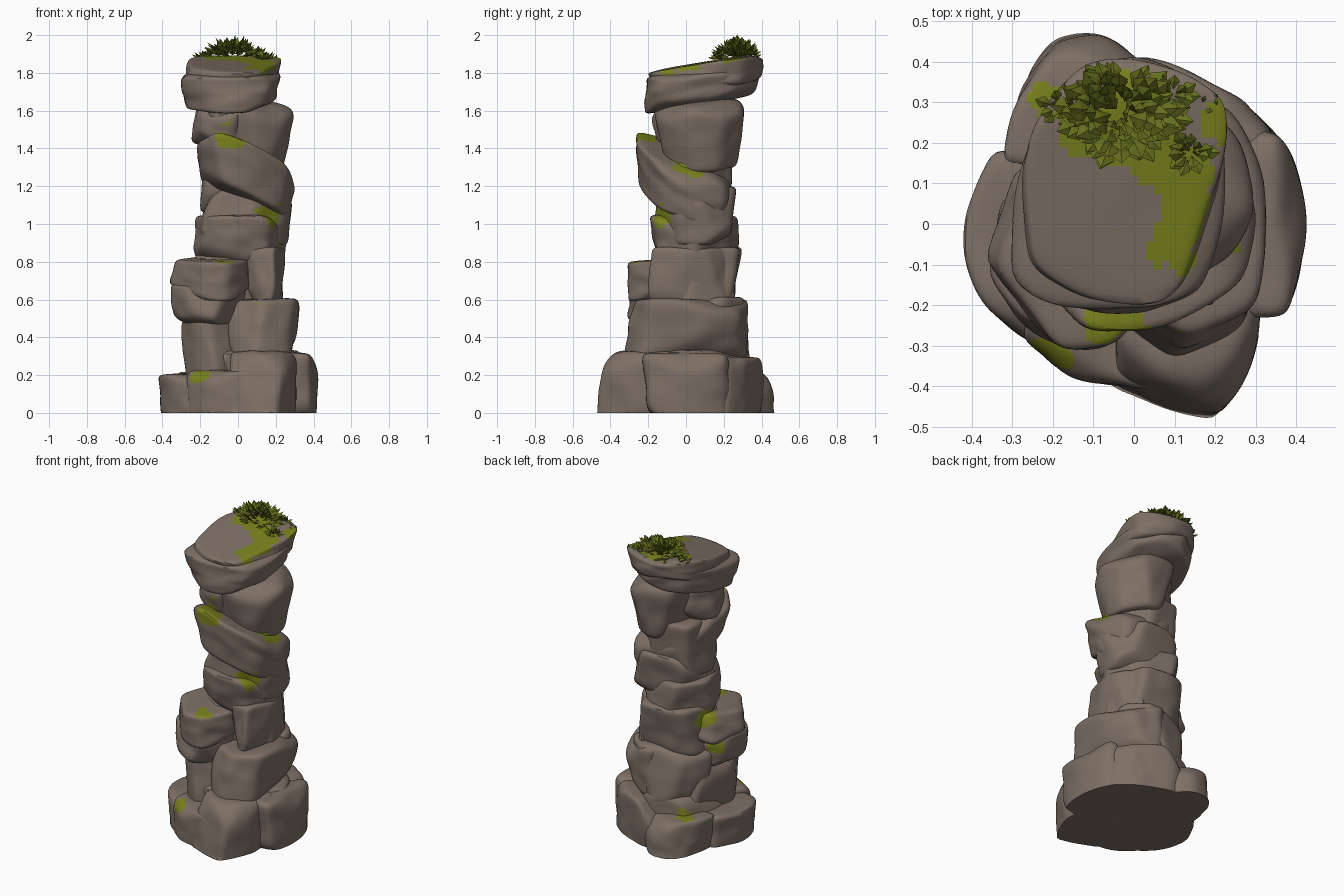
import bpy, bmesh, math, random
from mathutils import Vector, noise

if "Cube" in bpy.data.objects:
    bpy.data.objects.remove(bpy.data.objects["Cube"])


def material(name, rgb):
    m = bpy.data.materials.new(name)
    m.diffuse_color = (*rgb, 1)
    m.use_nodes = True
    m.node_tree.nodes["Principled BSDF"].inputs["Base Color"].default_value = m.diffuse_color
    return m


ROCK = material("warm grey rock", (0.207, 0.161, 0.131))
MOSS = material("moss green", (0.19, 0.22, 0.012))
LEAF = material("leaf green", (0.130, 0.160, 0.012))

# moss spots: x, y, z, radius
SPOTS = [(-0.21, -0.32, 0.20, .05), (-0.08, -0.25, 0.83, .055), (0.07, -0.30, 0.60, .045),
         (0.17, -0.12, 1.05, .07), (-0.04, -0.23, 1.47, .085), (0.21, 0.02, 1.29, .085),
         (-0.20, 0.30, 0.22, .05), (-0.27, 0.08, 0.62, .05), (-0.22, 0.10, 0.80, .06),
         (0.09, -0.05, 1.82, .06), (0.12, -0.09, 1.81, .04), (0.13, 0.03, 1.84, .065),
         (0.13, 0.11, 1.86, .07), (0.07, 0.17, 1.87, .07), (0.0, 0.20, 1.88, .06),
         (-0.07, 0.21, 1.88, .06), (-0.14, 0.22, 1.88, .06), (-0.02, 0.28, 1.89, .09),
         (0.205, 0.25, 1.87, .05)]


def rock(name, xr, yr, zr, seed, shear=(0, 0), taper=0.0, plan=None, p=15):
    """Rounded polytope fitted into a box (or a convex plan), tapered down, sheared."""
    rnd = random.Random(seed)
    planes = [(Vector((0, 0, 1)), 0.9), (Vector((0, 0, -1)), 0.9)]
    if plan:
        xr = (min(q[0] for q in plan), max(q[0] for q in plan))
        yr = (min(q[1] for q in plan), max(q[1] for q in plan))
        pts = [Vector((2 * (x - xr[0]) / (xr[1] - xr[0]) - 1,
                       2 * (y - yr[0]) / (yr[1] - yr[0]) - 1, 0)) for x, y in plan]
        for a, b in zip(pts, pts[1:] + pts[:1]):   # counter-clockwise edges
            e = b - a
            n = Vector((e.y, -e.x, 0)).normalized()
            planes.append(((n + Vector((0, 0, rnd.uniform(-.1, .1)))).normalized(), max(.3, n.dot(a))))
    else:
        for i in range(7):
            a = (i + rnd.uniform(-.3, .3)) * math.tau / 7 + seed
            n = Vector((math.cos(a), math.sin(a), rnd.uniform(-.2, .2))).normalized()
            planes.append((n, rnd.uniform(.88, 1.0)))
    for i in range(5):   # chamfers
        a = rnd.uniform(0, math.tau)
        n = Vector((math.cos(a), math.sin(a), rnd.choice((-1, 1)) * rnd.uniform(.7, 1.1))).normalized()
        planes.append((n, rnd.uniform(1.0, 1.12)))
    bm = bmesh.new()
    bmesh.ops.create_cube(bm, size=2)
    bmesh.ops.subdivide_edges(bm, edges=bm.edges[:], cuts=23, use_grid_fill=True)
    off = Vector((seed * 3.7, seed, 0))
    for v in bm.verts:
        d = v.co.normalized()
        s = sum(max(0, d.dot(n) / h) ** p for n, h in planes)
        v.co = d * s ** (-1 / p) * (1 + .05 * noise.noise(d * 1.8 + off))
    lo = [min(v.co[k] for v in bm.verts) for k in range(3)]
    hi = [max(v.co[k] for v in bm.verts) for k in range(3)]
    cx, cy = sum(xr) / 2, sum(yr) / 2
    for v in bm.verts:
        t = [(v.co[k] - lo[k]) / (hi[k] - lo[k]) for k in range(3)]
        w = 1 - taper * (1 - t[2])
        x = cx + (t[0] - .5) * (xr[1] - xr[0]) * w
        y = cy + (t[1] - .5) * (yr[1] - yr[0]) * w
        z = zr[0] + t[2] * (zr[1] - zr[0]) + shear[0] * (x - cx) + shear[1] * (y - cy)
        v.co = (x, y, max(z, 0))
    bm.normal_update()
    for f in bm.faces:
        c = f.calc_center_median()
        for x, y, z, r in SPOTS:
            wob = r * (1 + .5 * noise.noise(c * 18))
            if (c - Vector((x, y, z))).length < wob and f.normal.z > -.2:
                f.material_index = 1
    finish(name, bm, [ROCK, MOSS], True)


def finish(name, bm, mats, smooth):
    me = bpy.data.meshes.new(name)
    bm.to_mesh(me)
    bm.free()
    for m in mats:
        me.materials.append(m)
    ob = bpy.data.objects.new(name, me)
    bpy.context.collection.objects.link(ob)
    if smooth:
        bpy.ops.object.select_all(action='DESELECT')
        ob.select_set(True)
        bpy.context.view_layer.objects.active = ob
        bpy.ops.object.shade_smooth_by_angle(angle=math.radians(40))


def plan_rock(name, plan, zr, seed, **kw):
    rock(name, None, None, zr, seed, plan=plan, **kw)


# base ring of boulders
rock("base_core", (-.30, .33), (-.25, .35), (-.08, .34), 1)
plan_rock("base_front", [(-.06, -.38), (.05, -.43), (.22, -.47), (.31, -.30), (.32, -.05), (-.05, -.05)],
          (-.10, .33), 2, taper=-.04)
plan_rock("base_front_left", [(-.42, -.10), (-.34, -.24), (-.20, -.32), (0, -.30), (0, .10), (-.33, .18), (-.42, .03)],
          (-.08, .21), 3)
plan_rock("base_front_filler", [(-.27, -.28), (-.15, -.38), (.06, -.41), (.10, -.05), (-.2, -.05)],
          (-.08, .23), 16)
plan_rock("base_right", [(.14, -.2), (.31, -.23), (.38, -.22), (.425, -.03), (.41, .12), (.37, .22), (.28, .28), (.14, .28)],
          (-.08, .32), 4)
plan_rock("base_back", [(-.32, .14), (.05, .12), (.06, .36), (-.02, .44), (-.10, .47), (-.20, .45), (-.29, .33)],
          (-.08, .22), 5)
plan_rock("base_back_right", [(-.05, .08), (.34, .08), (.36, .22), (.27, .31), (.05, .41), (-.05, .40)],
          (-.08, .30), 6)
# second course
rock("second_right", (-.12, .325), (-.325, .33), (.28, .61), 7)
rock("second_left", (-.30, .04), (-.27, .22), (.10, .54), 8)
rock("second_back", (-.25, .25), (-.05, .335), (.25, .62), 9)
# third course
rock("third_left_low", (-.355, .04), (-.31, .14), (.46, .68), 10)
rock("third_left_high", (-.36, .06), (-.31, .16), (.60, .82), 11, (0, .08))
rock("third_right", (.03, .25), (-.20, .26), (.56, .88), 12)
rock("third_back", (-.23, .24), (-.15, .295), (.56, .88), 13)
# waist
rock("waist_low", (-.235, .265), (-.19, .285), (.78, 1.05), 14)
rock("waist_high", (-.20, .285), (-.165, .265), (.88, 1.20), 15)
rock("waist_neck", (-.20, .22), (-.12, .25), (1.05, 1.42), 17)
# leaning slab
plan_rock("leaning_slab", [(-.23, -.14), (-.12, -.28), (.08, -.26), (.26, -.14), (.31, .04),
                           (.23, .23), (-.08, .25), (-.22, .10)], (1.10, 1.38), 18, shear=(-.38, -.28), taper=.12)
# neck under the cap
plan_rock("neck", [(-.17, -.17), (.05, -.19), (.23, -.13), (.32, .02), (.30, .22), (.15, .36), (-.08, .33), (-.18, .12)],
          (1.28, 1.66), 19, shear=(-.08, .08), taper=.35)
rock("neck_left", (-.245, .10), (-.18, .16), (1.40, 1.63), 20, (-.12, 0))
# tilted cap in two tiers
plan_rock("cap_lower", [(-.31, -.14), (-.18, -.23), (.04, -.24), (.17, -.18), (.23, .0), (.22, .24),
                        (.08, .38), (-.08, .40), (-.22, .30), (-.31, .08)],
          (1.63, 1.83), 21, shear=(0, .17), taper=.08, p=20)
plan_rock("cap_upper", [(-.27, -.12), (-.15, -.20), (.04, -.20), (.15, -.13), (.23, .12), (.22, .29), (.10, .39),
                        (0, .42), (-.14, .38), (-.24, .27), (-.285, .08)],
          (1.71, 1.86), 22, shear=(-.02, .17), taper=.06, p=20)


# leaf rosettes
def rosette(name, cx, cy, cz, radius, height, count, size, seed):
    rnd = random.Random(seed)
    bm = bmesh.new()
    for i in range(count):
        a = i * 2.39996 + rnd.uniform(-.3, .3)
        q = math.sqrt((i + .5) / count)
        pitch = math.radians(75 - 65 * q + rnd.uniform(-14, 14))
        out = Vector((math.cos(a), math.sin(a) * .8, 0))
        side = Vector((-math.sin(a), math.cos(a), 0))
        d = out * math.cos(pitch) + Vector((0, 0, math.sin(pitch)))
        up = d.cross(side) * -1
        root = Vector((cx, cy, cz)) + out * radius * q * .8
        root.z += height * (1 - q * q)
        L = size * rnd.uniform(.8, 1.2)
        w = L * .3
        mid = root + d * L * .55
        pts = [root, mid + side * w + up * w * .3, root + d * L, mid - side * w + up * w * .3, mid - up * w * .25]
        v = [bm.verts.new(c) for c in pts]
        for k in range(4):
            bm.faces.new((v[k], v[(k + 1) % 4], v[4]))
    finish(name, bm, [LEAF], False)


rosette("main_rosette", -.035, .275, 1.885, .13, .04, 105, .072, 1)
rosette("right_rosette", .14, .175, 1.868, .03, .01, 16, .05, 2)
rosette("left_rosette", -.18, .285, 1.875, .03, .01, 12, .045, 3)
rosette("back_rosette", .095, .315, 1.89, .03, .01, 14, .05, 4)
rosette("edge_rosette", .19, .30, 1.875, .02, .0, 6, .025, 5)
